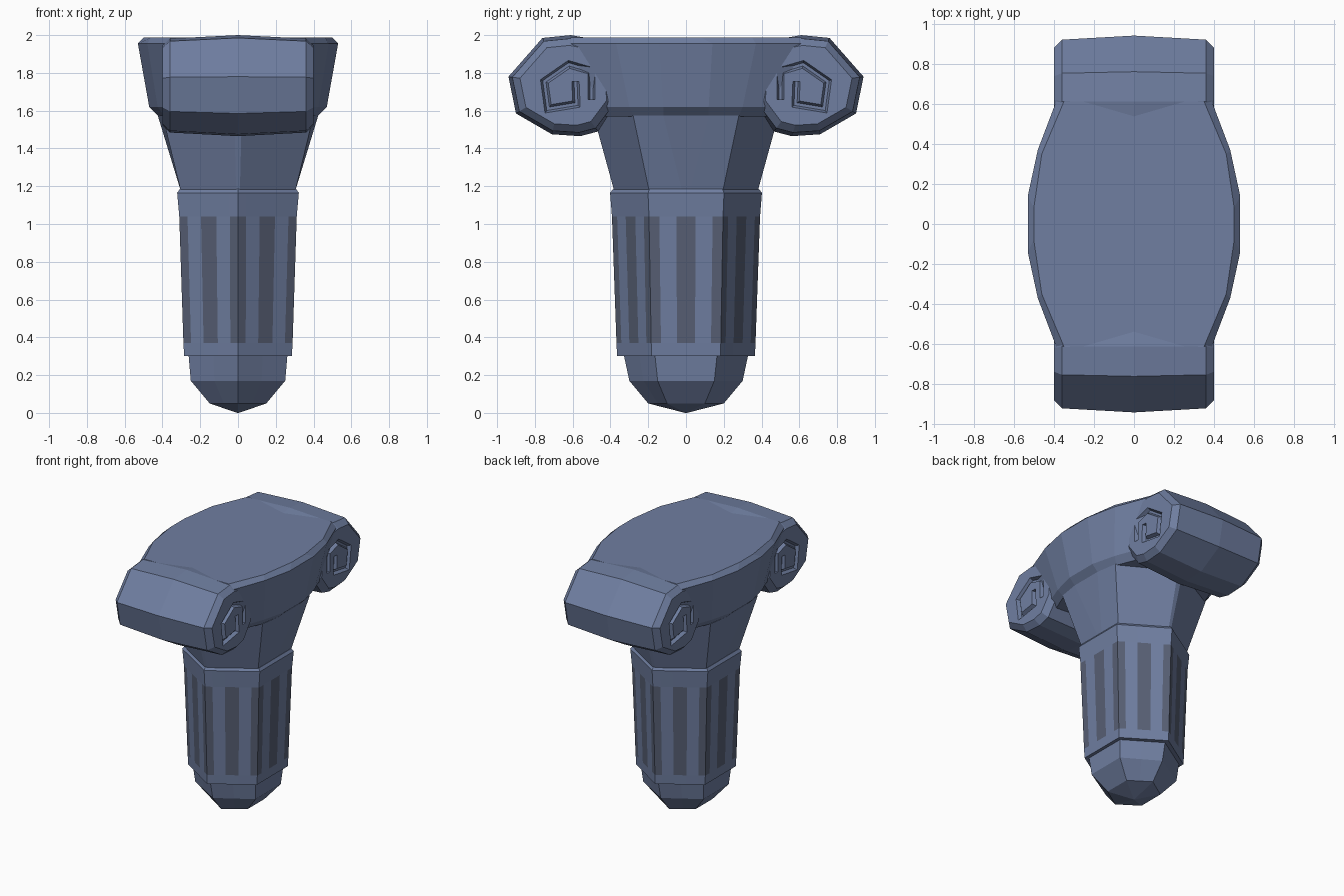
import bpy, bmesh
from mathutils import Vector

if "Cube" in bpy.data.objects:
    bpy.data.objects.remove(bpy.data.objects["Cube"])


def material(name, rgb):
    m = bpy.data.materials.new(name)
    m.diffuse_color = (*rgb, 1)
    m.use_nodes = True
    m.node_tree.nodes["Principled BSDF"].inputs["Base Color"].default_value = m.diffuse_color
    return m


STONE = material("blue_stone", (0.16, 0.21, 0.355))
DARK = material("flute_shadow", (0.095, 0.115, 0.175))


def loft(name, rings, is_dark=None):
    """Skin a list of equal-length rings and close both ends."""
    me = bpy.data.meshes.new(name)
    bm = bmesh.new()
    rows = [[bm.verts.new(p) for p in r] for r in rings]
    n = len(rows[0])
    for j in range(len(rows) - 1):
        for i in range(n):
            k = (i + 1) % n
            f = bm.faces.new((rows[j][i], rows[j][k], rows[j + 1][k], rows[j + 1][i]))
            if is_dark and is_dark(i, j):
                f.material_index = 1
    bm.faces.new(rows[0][::-1])
    bm.faces.new(rows[-1])
    bmesh.ops.recalc_face_normals(bm, faces=bm.faces)
    bm.to_mesh(me)
    bm.free()
    me.materials.append(STONE)
    me.materials.append(DARK)
    ob = bpy.data.objects.new(name, me)
    bpy.context.collection.objects.link(ob)
    return ob


def hexring(rx, ry, z, cuts=(0,)):
    """Hexagon pointing along y, each side split at the given fractions."""
    c = [(0, -ry), (rx, -ry / 2), (rx, ry / 2), (0, ry), (-rx, ry / 2), (-rx, -ry / 2)]
    pts = []
    for i in range(6):
        a, b = Vector(c[i]), Vector(c[(i + 1) % 6])
        pts += [(*a.lerp(b, t), z) for t in cuts]
    return pts


def quad_ring(q, z):
    """Mirror a quarter outline (from +x towards +y) into a full ring."""
    full = q + [(-x, y) for x, y in q[::-1]]
    full += [(-x, -y) for x, y in q] + [(x, -y) for x, y in q[::-1]]
    return [(x, y, z) for x, y in full]


# Fluted hexagonal shaft: dark strips at each corner and each side's middle
cuts = (0, 0.14, 0.37, 0.63, 0.86)
sizes = [(0.285, 0.365, 0.30), (0.289, 0.368, 0.37), (0.311, 0.392, 1.04),
         (0.322, 0.402, 1.165), (0.308, 0.386, 1.185)]
loft("fluted_shaft", [hexring(*s, cuts) for s in sizes],
     lambda i, j: j == 1 and i % 5 in (0, 2, 4))

# Faceted rounded foot
loft("foot_tip", [hexring(0.262, 0.33, 0.31, (0, 0.5)),
                  hexring(0.25, 0.30, 0.17, (0, 0.5)),
                  hexring(0.15, 0.20, 0.05, (0, 0.5)),
                  hexring(0.004, 0.005, 0.0, (0, 0.5))])

# Flaring neck
loft("neck", [quad_ring([(0.303, 0.02), (0.303, 0.195), (0.01, 0.38)], 1.175),
              quad_ring([(0.425, 0.12), (0.40, 0.28), (0.02, 0.49)], 1.575)])

# Bulging capital block with a bevelled top edge
loft("capital", [quad_ring([(0.42, 0.12), (0.39, 0.28), (0.30, 0.50)], 1.57),
                 quad_ring([(0.47, 0.12), (0.425, 0.30), (0.35, 0.50)], 1.62),
                 quad_ring([(0.53, 0.14), (0.48, 0.37), (0.385, 0.62)], 1.955),
                 quad_ring([(0.50, 0.08), (0.46, 0.35), (0.35, 0.61)], 1.987)])

# Scroll roll: side profile swept across x, bulged in the middle, bevelled at the ends
profile = [(0.61, 2.0), (0.76, 1.985), (0.94, 1.78), (0.90, 1.585), (0.71, 1.475),
           (0.56, 1.465), (0.465, 1.49), (0.36, 1.63), (0.37, 1.85), (0.47, 1.975)]
stations = [(-0.40, 0.79), (-0.36, 0.93), (0, 1), (0.36, 0.93), (0.40, 0.79)]
scroll = loft("scrolls", [[(x, -0.65 - (y - 0.65) * s, 1.74 + (z - 1.74) * s)
                           for y, z in profile] for x, s in stations])

# Spiral grooves cut into both scroll ends
spiral = [Vector(p) for p in [(0.50, 1.66), (0.50, 1.81), (0.62, 1.845), (0.75, 1.755),
                              (0.73, 1.61), (0.58, 1.635), (0.585, 1.755)]]


def spiral_sides(w):
    left, right = [], []
    for i, p in enumerate(spiral):
        d = [(b - a).normalized() for a, b in
             zip(spiral[max(i - 1, 0):i + 1], spiral[max(i - 1, 0) + 1:i + 2])]
        t = (d[0] + d[-1]).normalized()
        off = Vector((-t.y, t.x)) * (w / max(t.dot(d[0]), 0.5))
        left.append(p + off)
        right.append(p - off)
    return left, right


for side in (-1, 1):
    rings = []
    (l0, r0), (l1, r1) = spiral_sides(0.008), spiral_sides(0.026)
    for a, b, c, d in zip(l0, r0, r1, l1):
        rings.append([(side * x, -p.x, p.y) for x, p in
                      ((0.375, a), (0.375, b), (0.415, c), (0.415, d))])
    cutter = loft("groove_cutter", rings)
    cutter.hide_render = True
    cutter.hide_set(True)
    mod = scroll.modifiers.new("groove", 'BOOLEAN')
    mod.operation = 'DIFFERENCE'
    mod.solver = 'EXACT'
    mod.object = cutter

# Second scroll by mirroring front to back
mir = scroll.modifiers.new("mirror", 'MIRROR')
mir.use_axis = (False, True, False)
mir.use_mirror_merge = False
